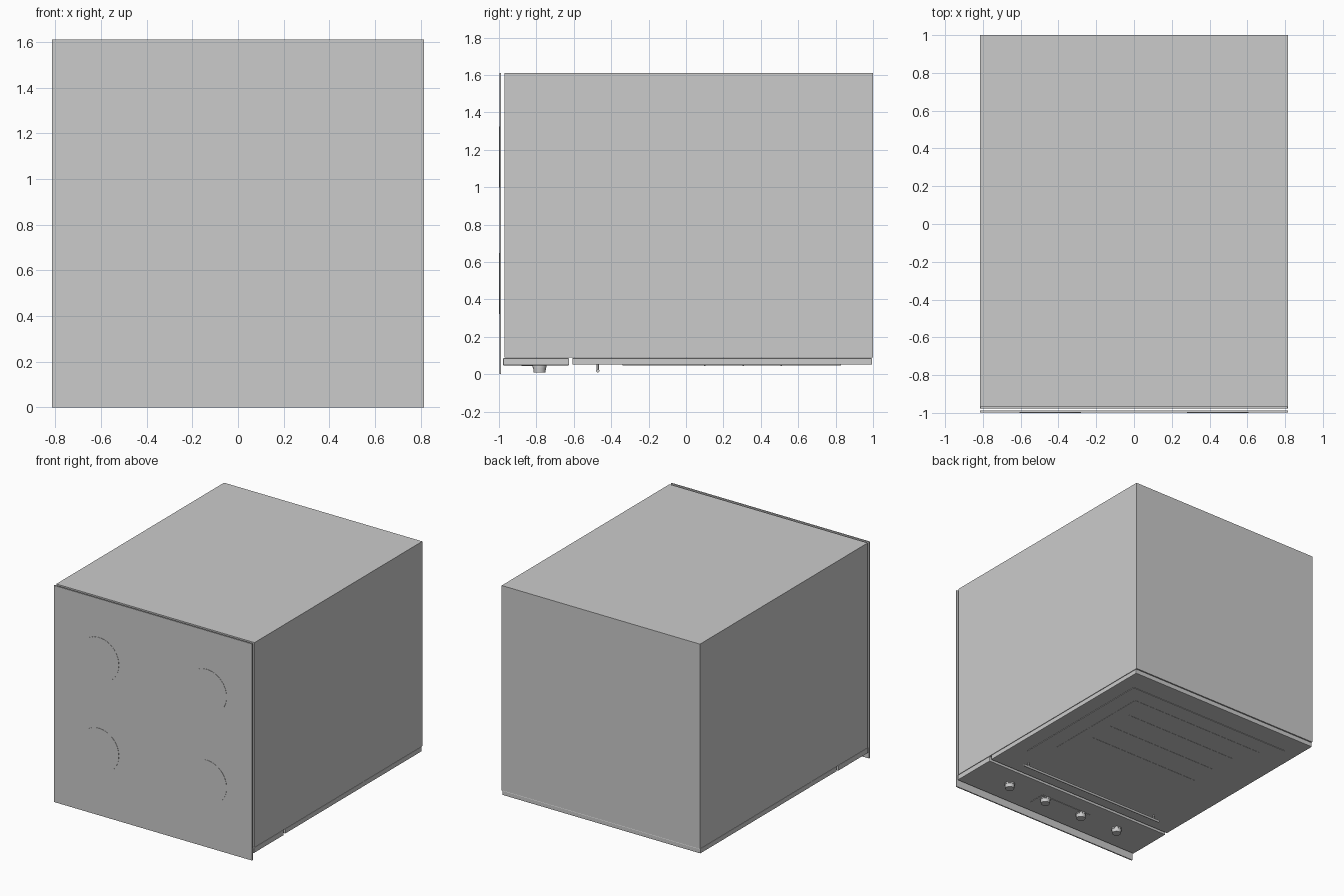
import bpy
from math import pi

if "Cube" in bpy.data.objects:
    bpy.data.objects.remove(bpy.data.objects["Cube"])


def box(name, x, y, z, bevel=0.0):
    """Box from (min, max) ranges on each axis."""
    bpy.ops.mesh.primitive_cube_add(size=1, location=[(a + b) / 2 for a, b in (x, y, z)])
    ob = bpy.context.object
    ob.name = name
    ob.scale = [b - a for a, b in (x, y, z)]
    bpy.ops.object.transform_apply(location=False, rotation=False, scale=True)
    if bevel:
        mod = ob.modifiers.new("edge", 'BEVEL')
        mod.width = bevel
        mod.segments = 2
    return ob


def disc(name, loc, r, depth, rot=(0, 0, 0), r2=None, sides=32):
    """Cylinder or tapered cylinder with smooth sides."""
    bpy.ops.mesh.primitive_cone_add(vertices=sides, radius1=r, radius2=r if r2 is None else r2,
                                    depth=depth, location=loc, rotation=rot)
    ob = bpy.context.object
    ob.name = name
    bpy.ops.object.shade_smooth_by_angle()
    return ob


W = 0.815

# Oven lying on its back: cabinet, with the hob plate standing at the front
box("cabinet", (-W, W), (-0.97, 1.0), (0.088, 1.61))
box("hob_plate", (-W, W), (-0.998, -0.988), (0.0, 1.61), 0.001)

# Four flat cooking zones
for x in (-0.443, 0.443):
    for z in (0.485, 1.16):
        disc("cooking_zone", (x, -0.998, z), 0.163, 0.004, (pi / 2, 0, 0), sides=64)

# Control panel with display and knobs
box("control_panel", (-W, W), (-0.978, -0.625), (0.047, 0.086), 0.004)
box("display", (-0.22, 0.22), (-0.88, -0.75), (0.044, 0.05))
for x in (-0.495, -0.165, 0.165, 0.495):
    disc("knob_base", (x, -0.783, 0.042), 0.037, 0.01)
    disc("knob", (x, -0.783, 0.026), 0.032, 0.034, r2=0.035)

# Door with raised glass, inner window and rack lines
box("door", (-W, W), (-0.608, 0.995), (0.051, 0.086), 0.004)
box("door_glass", (-0.70, 0.70), (-0.34, 0.83), (0.047, 0.055))
box("inner_window", (-0.577, 0.577), (-0.17, 0.70), (0.0455, 0.05))
for y in (0.1, 0.305, 0.51):
    box("rack_line", (-0.475, 0.475), (y - 0.004, y + 0.004), (0.044, 0.048))

# Door handle on two posts
disc("handle_bar", (0, -0.472, 0.018), 0.009, 1.25, (0, pi / 2, 0), sides=16)
for x in (-0.58, 0.58):
    disc("handle_post", (x, -0.472, 0.036), 0.006, 0.036, sides=16)
